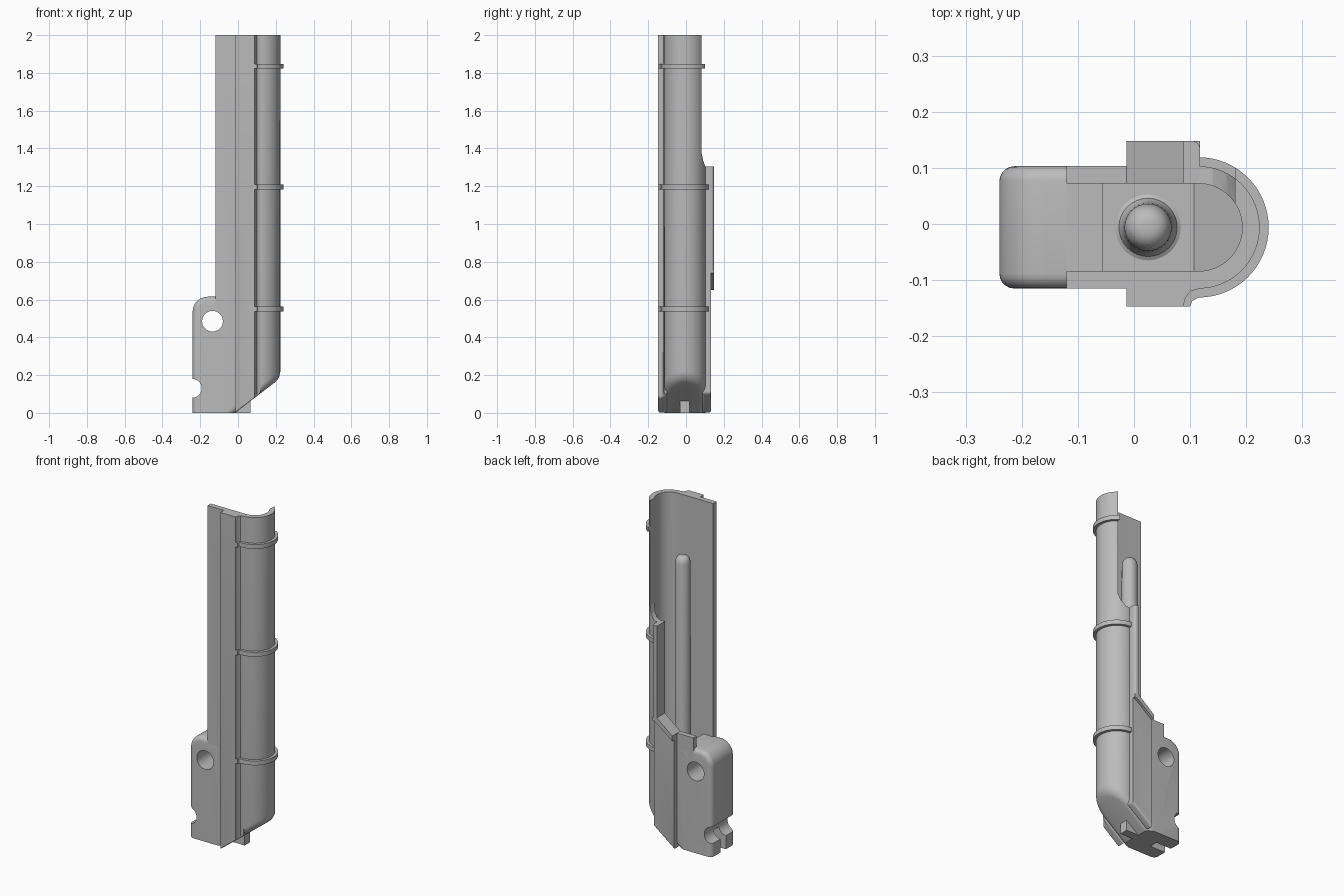
import bpy, bmesh, math
from mathutils import Vector

if "Cube" in bpy.data.objects:
    bpy.data.objects.remove(bpy.data.objects["Cube"], do_unlink=True)

grey = bpy.data.materials.new("plain grey")
grey.use_nodes = True
grey.diffuse_color = (0.5, 0.5, 0.5, 1)
grey.node_tree.nodes["Principled BSDF"].inputs["Base Color"].default_value = (0.5, 0.5, 0.5, 1)

FRONT, BACK, MID = -0.115, 0.103, -0.006   # outer wall faces and middle line in y
ROUND_X, OUTER, INNER = 0.115, 0.109, 0.078
BLOCK_TOP = 0.615
SLOPE = Vector((0.77, 0, -1)).normalized()  # outward direction of the sloped toe


def finish(bm, name):
    bmesh.ops.recalc_face_normals(bm, faces=bm.faces)
    mesh = bpy.data.meshes.new(name)
    bm.to_mesh(mesh)
    bm.free()
    ob = bpy.data.objects.new(name, mesh)
    bpy.context.collection.objects.link(ob)
    mesh.materials.append(grey)
    return ob


def prism(pts, axis, lo, hi):
    """Extrude a 2D outline along z (xy points) or y (xz points)."""
    bm = bmesh.new()
    place = (lambda p: (p[0], p[1], lo)) if axis == "z" else (lambda p: (p[0], lo, p[1]))
    face = bm.faces.new([bm.verts.new(place(p)) for p in pts])
    geom = bmesh.ops.extrude_face_region(bm, geom=[face])["geom"]
    shift = Vector((0, 0, hi - lo)) if axis == "z" else Vector((0, hi - lo, 0))
    bmesh.ops.translate(bm, vec=shift, verts=[g for g in geom if isinstance(g, bmesh.types.BMVert)])
    bmesh.ops.recalc_face_normals(bm, faces=bm.faces)
    return bm


def slope_cut(bm, start, round_width=0):
    """Trim the toe along the slope and optionally round its rim."""
    cut = bmesh.ops.bisect_plane(bm, geom=bm.verts[:] + bm.edges[:] + bm.faces[:], dist=1e-5,
                                 plane_co=start, plane_no=SLOPE, clear_outer=True)
    rim = [g for g in cut["geom_cut"] if isinstance(g, bmesh.types.BMEdge)]
    bmesh.ops.holes_fill(bm, edges=[e for e in bm.edges if e.is_boundary], sides=0)
    bmesh.ops.recalc_face_normals(bm, faces=bm.faces)
    if round_width:
        rim = [e for e in rim if e.is_valid and max(v.co.z for v in e.verts) > 0.002]
        bmesh.ops.bevel(bm, geom=rim, offset=round_width, segments=5, profile=0.5,
                        affect="EDGES", clamp_overlap=True)
    return bm


def arc(cx, cy, r, a, b, n=32):
    angles = [math.radians(a + (b - a) * i / n) for i in range(n + 1)]
    return [(cx + r * math.cos(t), cy + r * math.sin(t)) for t in angles]


def d_outline(left, r):
    return [(left, MID - r)] + arc(ROUND_X, MID, r, -90, 90) + [(left, MID + r)]


def box(x0, x1, y0, y1):
    return [(x0, y0), (x1, y0), (x1, y1), (x0, y1)]


def carve(ob, *cutters):
    bpy.context.view_layer.objects.active = ob
    for c in cutters:
        mod = ob.modifiers.new("cut", "BOOLEAN")
        mod.operation, mod.solver, mod.object = "DIFFERENCE", "EXACT", c
        bpy.ops.object.modifier_apply(modifier=mod.name)


# Cutters
upper_cavity = finish(prism(d_outline(-0.3, INNER), "z", BLOCK_TOP, 2.1), "upper_cavity_cutter")
lower_cavity = finish(slope_cut(prism(d_outline(-0.055, INNER), "z", 0.126, 0.7),
                                (0.107, 0, 0.126)), "lower_cavity_cutter")
opening = finish(prism([(-0.3, 0.68), (-0.013, 0.68), (0.088, 0.76), (0.088, 1.305), (0.118, 1.305),
                        (0.14, 1.31), (0.165, 1.335), (0.18, 1.38), (0.18, 2.1), (-0.3, 2.1)],
                       "y", 0.0, 0.25), "rear_opening_cutter")
pin_hole = finish(prism(arc(-0.135, 0.485, 0.055, 0, 348.75, 31), "y", -0.3, 0.3), "pin_hole_cutter")
notch = finish(prism(arc(-0.242, 0.13, 0.05, 0, 348.75, 31), "y", -0.3, 0.3), "notch_cutter")
slot = finish(prism(box(-0.3, -0.14, -0.032, 0.018), "z", -0.05, 0.12), "slot_cutter")
cutters = [upper_cavity, lower_cavity, opening, pin_hole, notch, slot]
for c in cutters:
    c.hide_render = True

# Channel body with rounded spine and sloped toe
toe = (-0.015, 0, 0)
body = finish(slope_cut(prism(d_outline(-0.12, OUTER), "z", 0, 2), toe, 0.035), "channel_body")
carve(body, upper_cavity, lower_cavity, opening, pin_hole)

# Hinge block with rounded corner and edges
block_bm = prism([(-0.055, 0), (-0.055, BLOCK_TOP)] + arc(-0.16, BLOCK_TOP - 0.08, 0.08, 90, 180, 12)
                 + [(-0.24, 0)], "y", FRONT, BACK)
edges = [e for e in block_bm.edges
         if abs(e.verts[0].co.y - e.verts[1].co.y) < 1e-5
         and max(v.co.z for v in e.verts) > 0.01
         and min(v.co.x for v in e.verts) < -0.06]
bmesh.ops.bevel(block_bm, geom=edges, offset=0.027, segments=5, profile=0.5,
                affect="EDGES", clamp_overlap=True)
block = finish(block_bm, "hinge_block")
carve(block, pin_hole, notch, slot)

# Front rail, blended into the spine
front_rail = finish(slope_cut(prism(
    [(-0.013, -0.1), (-0.013, -0.147), (0.088, -0.147), (0.091, -0.133), (0.1, -0.12),
     (0.118, -0.115), (0.118, -0.1)], "z", 0, 2), toe, 0.012), "front_rail")

# Rear rails: wide lower one, slim upper one, sloping lip between them
lower_rail = finish(slope_cut(prism(box(-0.013, 0.118, 0.085, 0.133), "z", 0, 0.9), toe, 0.012),
                    "rear_lower_rail")
carve(lower_rail, opening)
upper_rail = finish(prism([(0.088, 0.085), (0.118, 0.085)] + arc(0.103, 0.133, 0.015, 0, 90, 6)
                          + [(0.088, 0.148)], "z", 0.74, 1.305), "rear_upper_rail")
lip = finish(prism([(-0.013, 0.65), (-0.013, 0.68), (0.088, 0.76), (0.118, 0.76), (0.118, 0.74),
                    (0.1, 0.735)], "y", 0.085, 0.148), "rear_lip")

# Reinforcing bands
for name, z in (("lower_band", 0.55), ("middle_band", 1.195), ("upper_band", 1.835)):
    outline = [(0.08, MID), (0.08, -0.147), (0.1, -0.147), (0.104, -0.137)]
    outline += arc(ROUND_X, MID, 0.125, -90, 90) + [(0.09, MID + 0.125), (0.09, MID)]
    band = finish(prism(outline, "z", z - 0.013, z + 0.013), name)
    carve(band, upper_cavity, lower_cavity, opening)

# Toe tab
finish(prism(box(-0.02, 0.066, -0.032, 0.018), "z", 0, 0.062), "toe_tab")

# Guide rod with flared foot and domed tip
rod_bm = bmesh.new()
profile = [(0.062, 0.124), (0.052, 0.13), (0.046, 0.145), (0.044, 0.17), (0.042, 1.645),
           (0.037, 1.667), (0.027, 1.68), (0.014, 1.685), (0, 1.685)]
verts = [rod_bm.verts.new((0.025 + r, MID, z)) for r, z in profile]
lines = [rod_bm.edges.new(pair) for pair in zip(verts, verts[1:])]
bmesh.ops.spin(rod_bm, geom=verts + lines, cent=(0.025, MID, 0), axis=(0, 0, 1),
               angle=2 * math.pi, steps=32, use_merge=True)
bmesh.ops.remove_doubles(rod_bm, verts=rod_bm.verts, dist=1e-5)
finish(rod_bm, "guide_rod")

for c in cutters:
    bpy.data.objects.remove(c, do_unlink=True)

# Smooth shading with sharp edges kept
bpy.ops.object.select_all(action="DESELECT")
for ob in bpy.context.collection.objects:
    if ob.type == "MESH":
        ob.select_set(True)
        bpy.context.view_layer.objects.active = ob
bpy.ops.object.shade_smooth_by_angle(angle=math.radians(32))
